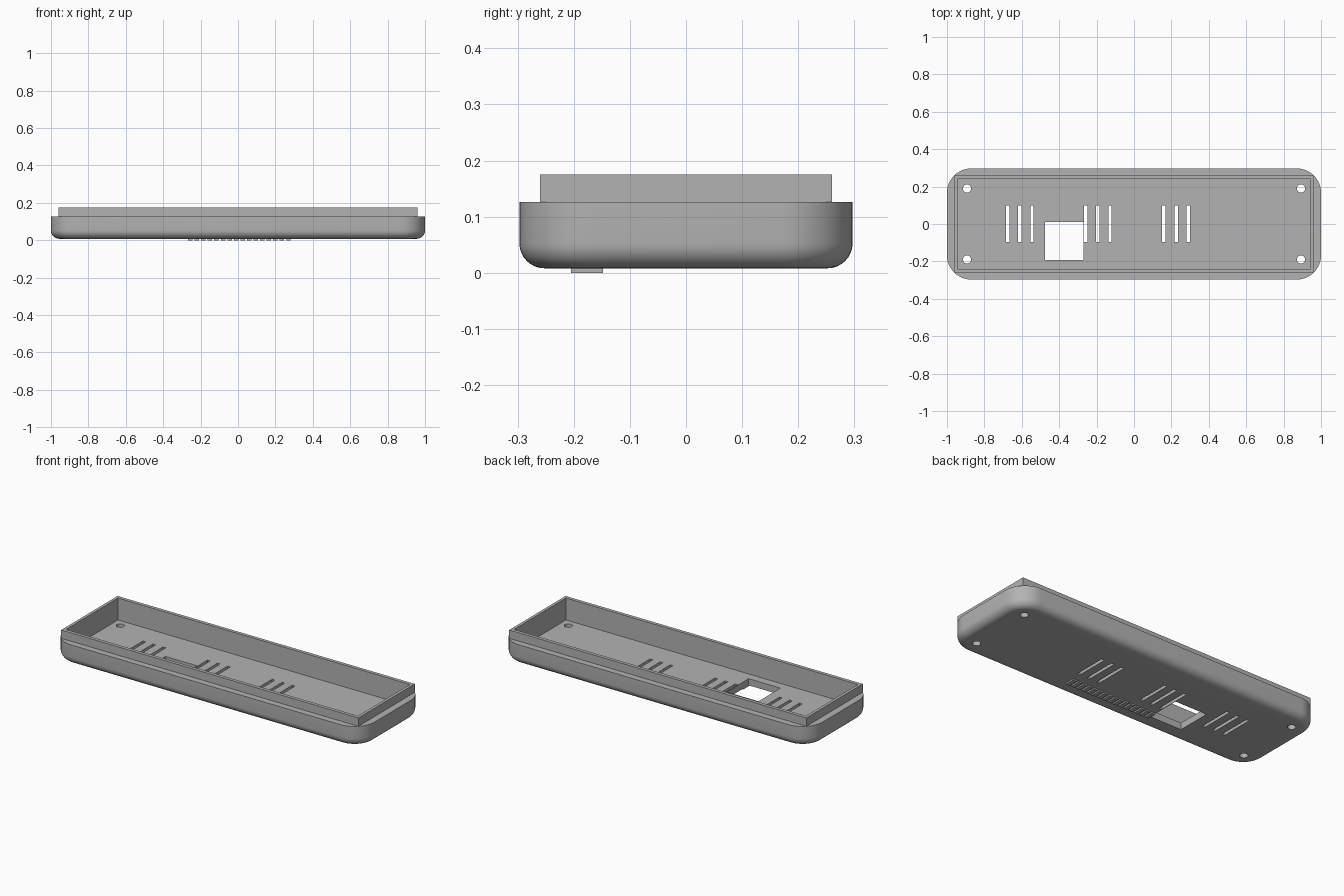
import bpy, bmesh, math

cube = bpy.data.objects.get("Cube")
if cube:
    bpy.data.objects.remove(cube, do_unlink=True)

mat = bpy.data.materials.new("plain_grey")
mat.use_nodes = True
grey = (0.45, 0.45, 0.45, 1)
mat.diffuse_color = grey
mat.node_tree.nodes["Principled BSDF"].inputs["Base Color"].default_value = grey

HALF_X, HALF_Y, CORNER = 1.0, 0.297, 0.13
BASE, RIM, TOP, FLOOR = 0.008, 0.126, 0.175, 0.047
FILLET = 0.045


def finish(name, bm):
    bmesh.ops.recalc_face_normals(bm, faces=bm.faces)
    mesh = bpy.data.meshes.new(name)
    bm.to_mesh(mesh)
    bm.free()
    mesh.materials.append(mat)
    obj = bpy.data.objects.new(name, mesh)
    bpy.context.collection.objects.link(obj)
    return obj


def add_box(bm, x0, x1, y0, y1, z0, z1):
    verts = bmesh.ops.create_cube(bm, size=1)["verts"]
    for v in verts:
        v.co = ((x0 + x1) / 2 + v.co.x * (x1 - x0),
                (y0 + y1) / 2 + v.co.y * (y1 - y0),
                (z0 + z1) / 2 + v.co.z * (z1 - z0))


def box(name, *bounds):
    bm = bmesh.new()
    add_box(bm, *bounds)
    return finish(name, bm)


def boolean(obj, tool, operation):
    tool.hide_render = True
    mod = obj.modifiers.new(tool.name, "BOOLEAN")
    mod.object, mod.operation, mod.solver = tool, operation, "EXACT"
    bpy.context.view_layer.objects.active = obj
    bpy.ops.object.modifier_apply(modifier=mod.name)
    bpy.data.objects.remove(tool, do_unlink=True)


def rounded_ring(bm, inset, z, steps=12):
    ring = []
    for q, (sx, sy) in enumerate([(1, 1), (-1, 1), (-1, -1), (1, -1)]):
        for i in range(steps + 1):
            a = math.pi / 2 * (q + i / steps)
            r = CORNER - inset
            ring.append(bm.verts.new((sx * (HALF_X - CORNER) + r * math.cos(a),
                                      sy * (HALF_Y - CORNER) + r * math.sin(a), z)))
    return ring


# Outer shell with rounded corners and a filleted lower edge
bm = bmesh.new()
rings = []
for i in range(9):
    a = math.pi / 2 * i / 8
    rings.append(rounded_ring(bm, FILLET * (1 - math.sin(a)),
                              BASE + FILLET * (1 - math.cos(a))))
rings.append(rounded_ring(bm, 0, RIM))
for low, high in zip(rings, rings[1:]):
    for i in range(len(low)):
        j = (i + 1) % len(low)
        bm.faces.new((low[i], low[j], high[j], high[i]))
bm.faces.new(rings[0])
bm.faces.new(rings[-1])
tray = finish("tray_shell", bm)

# Square-cornered lip, then the hollow inside
boolean(tray, box("lip", -0.96, 0.96, -0.26, 0.26, 0.1, TOP), "UNION")
boolean(tray, box("cavity", -0.943, 0.943, -0.24, 0.24, FLOOR, 0.3), "DIFFERENCE")

# Vent slots, window and screw holes through the floor
bm = bmesh.new()
for group in (-0.61, -0.193, 0.225):
    for offset in (-0.065, 0, 0.065):
        x = group + offset
        add_box(bm, x - 0.009, x + 0.009, -0.097, 0.1, -0.05, 0.1)
add_box(bm, -0.475, -0.27, -0.192, 0.01, -0.05, 0.1)
for x in (-0.893, 0.893):
    for y in (-0.19, 0.19):
        verts = bmesh.ops.create_cone(bm, cap_ends=True, segments=24, radius1=0.022,
                                      radius2=0.022, depth=0.2)["verts"]
        bmesh.ops.translate(bm, verts=verts, vec=(x, y, 0))
boolean(tray, finish("floor_cutters", bm), "DIFFERENCE")

# Plain raised ribs under the floor
bm = bmesh.new()
for i in range(16):
    x = -0.255 + i * 0.035
    add_box(bm, x - 0.012, x + 0.012, -0.205, -0.148, 0, BASE + 0.002)
finish("underside_ribs", bm)

# Smooth fillets with crisp edges
bpy.ops.object.select_all(action="DESELECT")
tray.select_set(True)
bpy.context.view_layer.objects.active = tray
bpy.ops.object.shade_smooth_by_angle(angle=math.radians(30))
